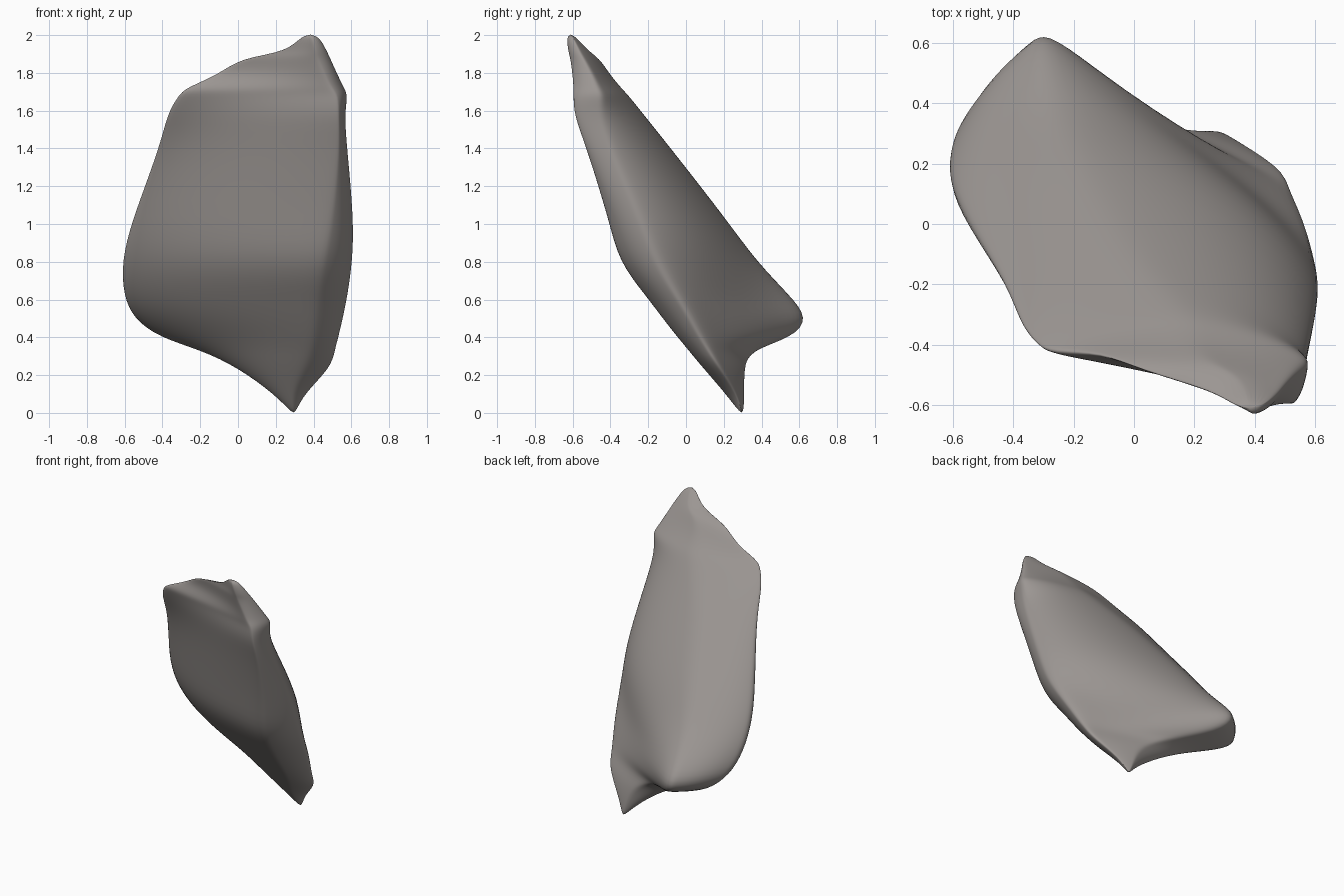
import bpy, bmesh, math
from mathutils import Vector

# Horizontal sections of the slab: z, then left / back / right / front extreme points (x, y)
SECTIONS = [
    (0.00, 0.285, 0.298, 0.292, 0.305, 0.305, 0.297, 0.295, 0.285),
    (0.10, 0.19, 0.26, 0.26, 0.31, 0.35, 0.27, 0.28, 0.21),
    (0.24, -0.01, 0.25, 0.20, 0.31, 0.50, 0.18, 0.34, 0.085),
    (0.33, -0.20, 0.30, 0.02, 0.34, 0.52, 0.13, 0.37, 0.01),
    (0.40, -0.43, 0.39, -0.26, 0.58, 0.54, 0.09, 0.38, -0.05),
    (0.50, -0.57, 0.34, -0.30, 0.67, 0.565, 0.04, 0.39, -0.13),
    (0.62, -0.625, 0.25, -0.29, 0.57, 0.59, -0.03, 0.40, -0.22),
    (0.80, -0.635, 0.14, -0.25, 0.385, 0.615, -0.14, 0.43, -0.365),
    (1.02, -0.58, 0.01, -0.17, 0.225, 0.62, -0.22, 0.48, -0.415),
    (1.40, -0.435, -0.21, -0.02, -0.075, 0.58, -0.39, 0.53, -0.53),
    (1.58, -0.40, -0.34, 0.10, -0.22, 0.565, -0.45, 0.525, -0.60),
    (1.68, -0.34, -0.41, 0.16, -0.30, 0.585, -0.44, 0.52, -0.60),
    (1.72, -0.30, -0.43, 0.18, -0.34, 0.565, -0.46, 0.48, -0.60),
    (1.79, -0.12, -0.425, 0.20, -0.40, 0.53, -0.49, 0.45, -0.605),
    (1.88, 0.00, -0.48, 0.25, -0.46, 0.49, -0.54, 0.41, -0.615),
    (1.91, 0.26, -0.55, 0.36, -0.51, 0.475, -0.56, 0.41, -0.625),
]
PEAK = (2.005, 0.34, -0.61, 0.38, -0.595, 0.425, -0.605, 0.385, -0.635)
STEPS = 6


def ramp(z, lo, hi):
    return min(1.0, max(0.0, (z - lo) / (hi - lo)))


def roundness(z):
    """Bulge of the left-back, back-right, right-front and front-left runs."""
    low = max(0.0, 1 - abs(z - 0.5) / 0.35)      # strongest at the hump
    return (0.6 - 0.3 * low,
            0.25 + 0.45 * ramp(z, 0.6, 0.9) - 0.35 * low - 0.4 * ramp(z, 1.5, 1.8),
            0.65 + 0.15 * ramp(z, 0.9, 1.3),
            0.55 - 0.2 * ramp(z, 1.1, 1.4) - 0.5 * ramp(z, 1.4, 1.7))


def section_ring(row):
    """Rounded outline through the four extreme points of one section."""
    z = row[0]
    left, back, right, front = [Vector((row[i], row[i + 1], z)) for i in (1, 3, 5, 7)]
    k = roundness(z)
    ring = []
    # side points have a tangent along y, front/back points along x
    for a, b, side_first, k in ((left, back, True, k[0]), (back, right, False, k[1]),
                                (right, front, True, k[2]), (front, left, False, k[3])):
        for i in range(STEPS):
            t = i / STEPS
            s, c = math.sin(t * math.pi / 2), math.cos(t * math.pi / 2)
            fx, fy = (1 - c, s) if side_first else (s, 1 - c)
            arc = Vector((a.x + (b.x - a.x) * fx, a.y + (b.y - a.y) * fy, z))
            ring.append(a.lerp(b, t).lerp(arc, k))
    return ring


# Stone slab: lofted sections
bm = bmesh.new()
rings = [[bm.verts.new(p) for p in section_ring(r)] for r in SECTIONS + [PEAK]]
n = len(rings[0])
for lo, hi in zip(rings, rings[1:]):
    for i in range(n):
        j = (i + 1) % n
        bm.faces.new((lo[i], lo[j], hi[j], hi[i]))
bm.faces.new(rings[0])
bm.faces.new(rings[-1])
bmesh.ops.recalc_face_normals(bm, faces=bm.faces[:])

mesh = bpy.data.meshes.new("stone_slab")
bm.to_mesh(mesh)
bm.free()
slab = bpy.data.objects.new("stone_slab", mesh)
bpy.context.collection.objects.link(slab)
sub = slab.modifiers.new("smooth", "SUBSURF")
sub.levels = sub.render_levels = 2

stone = bpy.data.materials.new("warm_grey_stone")
stone.diffuse_color = (0.33, 0.305, 0.29, 1)
mesh.materials.append(stone)
for p in mesh.polygons:
    p.use_smooth = True
